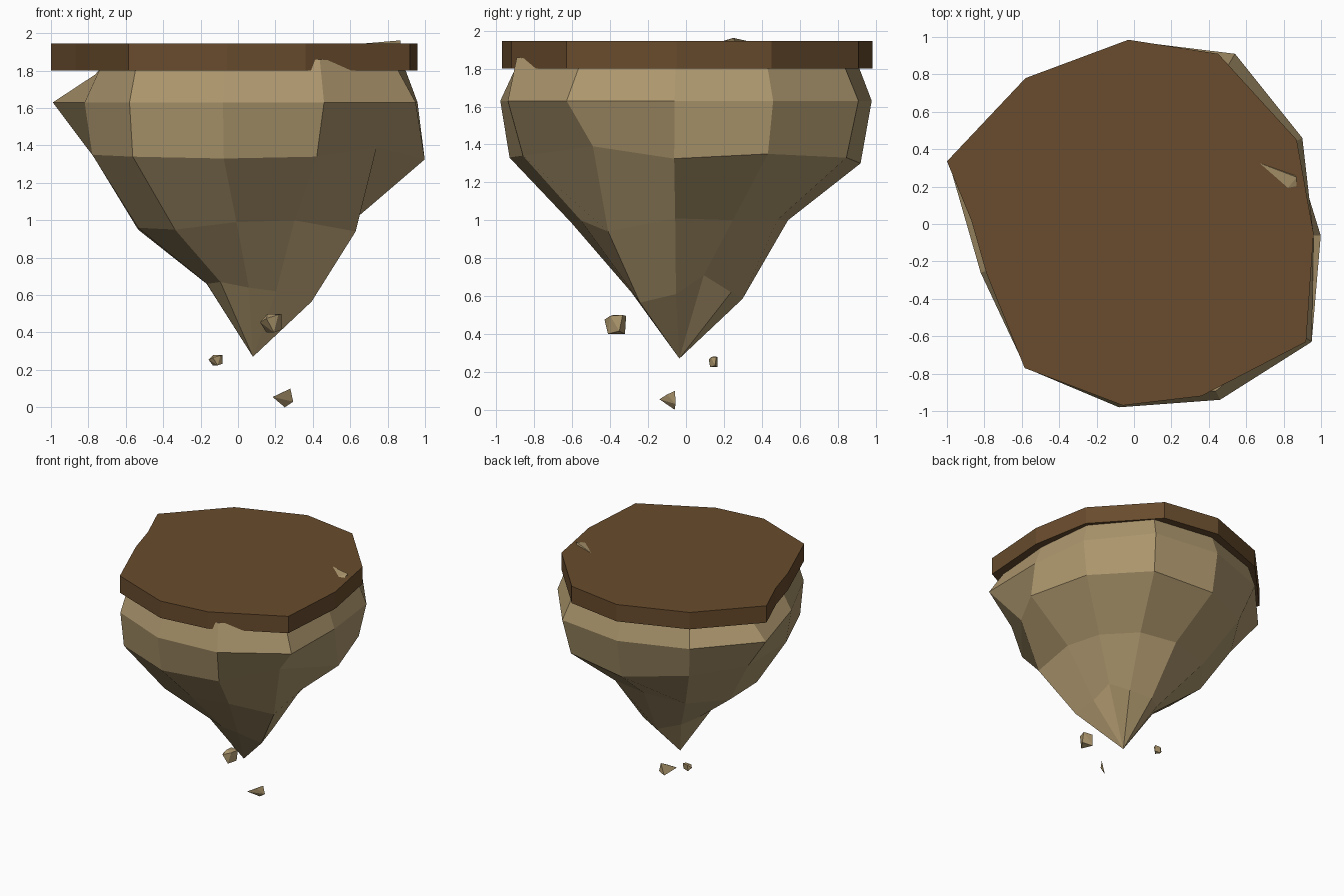
import bpy, bmesh
from mathutils import Vector

if "Cube" in bpy.data.objects:
    bpy.data.objects.remove(bpy.data.objects["Cube"])


def material(name, color):
    m = bpy.data.materials.new(name)
    m.diffuse_color = (*color, 1)
    m.use_nodes = True
    m.node_tree.nodes["Principled BSDF"].inputs["Base Color"].default_value = m.diffuse_color
    return m


STONE = material("stone", (0.42, 0.31, 0.155))
SOIL = material("soil", (0.14, 0.072, 0.026))


def finish(name, bm, mat):
    bmesh.ops.recalc_face_normals(bm, faces=bm.faces[:])
    me = bpy.data.meshes.new(name)
    bm.to_mesh(me)
    bm.free()
    me.materials.append(mat)
    ob = bpy.data.objects.new(name, me)
    bpy.context.collection.objects.link(ob)
    return ob


def hull(name, pts, mat):
    bm = bmesh.new()
    for p in pts:
        bm.verts.new(p)
    bmesh.ops.convex_hull(bm, input=bm.verts[:])
    return finish(name, bm, mat)


# Widest outline of the rock, 11 sides
outline = [(-.99, .33), (-.82, -.26), (-.58, -.77), (-.08, -.98), (.46, -.94), (.95, -.63),
           (.96, -.06), (.90, .46), (.54, .91), (-.03, .98), (-.58, .78)]


# Each ring: axis position, scale of the outline per corner, height per corner
def ring(cx, cy, scales, heights):
    return [(cx + x * s, cy + y * s, z) for (x, y), s, z in zip(outline, scales, heights)]


rings = [
    ring(0, 0, [.77, .90, .94, .91, .95, .89, .93, .93, .92, .93, .94],
         [1.78, 1.81, 1.82, 1.82, 1.86, 1.82, 1.81, 1.82, 1.81, 1.81, 1.82]),
    ring(0, 0, [1] * 11, [1.63] * 11),
    ring(0, 0, [.78, .95, .97, .95, .915, .78, 1.04, .94, .93, .94, .87],
         [1.34, 1.35, 1.34, 1.33, 1.34, 1.39, 1.325, 1.35, 1.33, 1.30, 1.34]),
    ring(.04, -.02, [.58, .70, .65, .60, .57, .62, .615, .58, .55, .57, .62],
         [.95, .96, .95, .99, 1.0, .94, 1.01, 1.0, 1.0, 1.0, .97]),
    ring(.08, -.035, [.25, .30, .30, .27, .27, .33, .30, .28, .30, .34, .28],
         [.66, .66, .67, .64, .62, .565, .61, .71, .62, .585, .62]),
]

# Tapered rock body
bm = bmesh.new()
loops = [[bm.verts.new(p) for p in r] for r in rings]
tip = bm.verts.new((.08, -.035, .27))
n = len(outline)
bm.faces.new(loops[0])
for i in range(n):
    j = (i + 1) % n
    for a, b in zip(loops, loops[1:]):
        bm.faces.new((a[i], a[j], b[j], b[i]))
    bm.faces.new((loops[-1][i], loops[-1][j], tip))
finish("rock_body", bm, STONE)

# Flat soil slab on top
slab = [(-1, .335), (-.87, .02), (-.79, -.26), (-.585, -.77), (-.06, -.97), (.36, -.92), (.92, -.63),
        (.96, -.05), (.87, .45), (.45, .91), (-.03, .985), (-.58, .78)]
bm = bmesh.new()
face = bm.faces.new([bm.verts.new((x, y, 1.80)) for x, y in slab])
ext = bmesh.ops.extrude_face_region(bm, geom=[face], use_keep_orig=True)
bmesh.ops.translate(bm, vec=(0, 0, .145),
                    verts=[v for v in ext["geom"] if isinstance(v, bmesh.types.BMVert)])
finish("soil_slab", bm, SOIL)

# Rock point poking through the slab
hull("rock_point", [(.66, .33, 1.944), (.82, .19, 1.944), (.87, .20, 1.944), (.87, .25, 1.962),
                    (.86, .26, 1.944), (.84, .22, 1.90)], STONE)


# Loose chips floating under the tip
def chip(name, centre, size, unit):
    c = Vector(centre)
    hull(name, [c + Vector([u * s / 2 for u, s in zip(p, size)]) for p in unit], STONE)


lump = [(-1, 0, .1), (-.4, -1, .5), (.7, -.5, .9), (1, .6, 1), (-.3, .9, .9),
        (1, .3, -.7), (.3, -.7, -1), (-.4, .8, -1), (-.3, -.2, 1)]
chip("chip_large", (.175, -.37, .45), (.115, .12, .10), lump)
chip("chip_small", (-.12, .145, .252), (.075, .05, .055), lump)
hull("chip_low", [(.185, -.14, .055), (.28, -.058, .10), (.295, -.055, .03), (.25, -.06, 0),
                  (.24, -.10, .08)], STONE)
